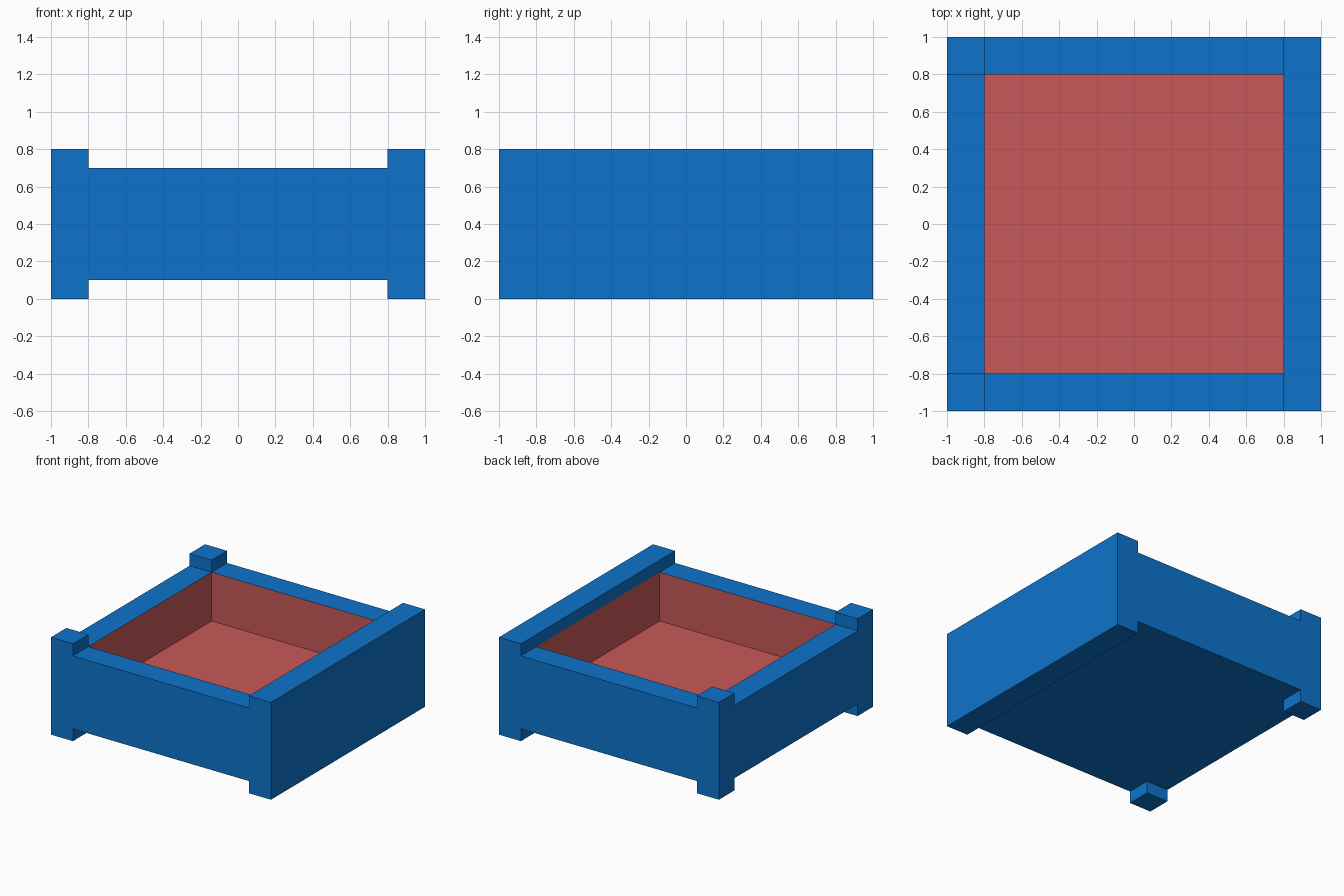
import bpy, bmesh

if "Cube" in bpy.data.objects:
    bpy.data.objects.remove(bpy.data.objects["Cube"])


def material(name, rgb):
    m = bpy.data.materials.new(name)
    m.diffuse_color = (*rgb, 1.0)
    m.use_nodes = True
    m.node_tree.nodes["Principled BSDF"].inputs["Base Color"].default_value = m.diffuse_color
    return m


# Cut lines that divide the tray into blocks
CUTS = ((-1.0, -0.8, 0.8, 1.0), (-1.0, -0.8, 0.8, 1.0), (0.0, 0.1, 0.3, 0.7, 0.8))


def solid(c):
    i, j, k = c
    if not (0 <= i < 3 and 0 <= j < 3 and 0 <= k < 4):
        return False
    # right wall and corner posts run the full height
    if i == 2 or (i == 0 and j != 1):
        return True
    # floor slab, then the lower walls around the open middle
    return k == 1 or (k == 2 and (i, j) != (1, 1))


bm = bmesh.new()
for i in range(3):
    for j in range(3):
        for k in range(4):
            cell = (i, j, k)
            if not solid(cell):
                continue
            # keep only the block faces that touch open air
            for axis in range(3):
                for side in (0, 1):
                    neighbour = list(cell)
                    neighbour[axis] += 2 * side - 1
                    if solid(neighbour):
                        continue
                    u, v = (axis + 1) % 3, (axis + 2) % 3
                    ring = [(0, 0), (1, 0), (1, 1), (0, 1)]
                    if not side:
                        ring.reverse()
                    verts = []
                    for du, dv in ring:
                        p = [0, 0, 0]
                        p[axis] = CUTS[axis][cell[axis] + side]
                        p[u] = CUTS[u][cell[u] + du]
                        p[v] = CUTS[v][cell[v] + dv]
                        verts.append(bm.verts.new(p))
                    bm.faces.new(verts)
bmesh.ops.remove_doubles(bm, verts=bm.verts[:], dist=0.001)

# Red lining: the floor and the inner walls up to the rim
for f in bm.faces:
    c = f.calc_center_median()
    inside = abs(c.x) < 0.81 and abs(c.y) < 0.81 and 0.29 < c.z < 0.69
    f.material_index = 1 if inside else 0

mesh = bpy.data.meshes.new("open_tray")
bm.to_mesh(mesh)
bm.free()
mesh.materials.append(material("blue", (0.004, 0.174, 0.604)))
mesh.materials.append(material("soft red", (0.578, 0.098, 0.098)))
tray = bpy.data.objects.new("open_tray", mesh)
bpy.context.collection.objects.link(tray)
